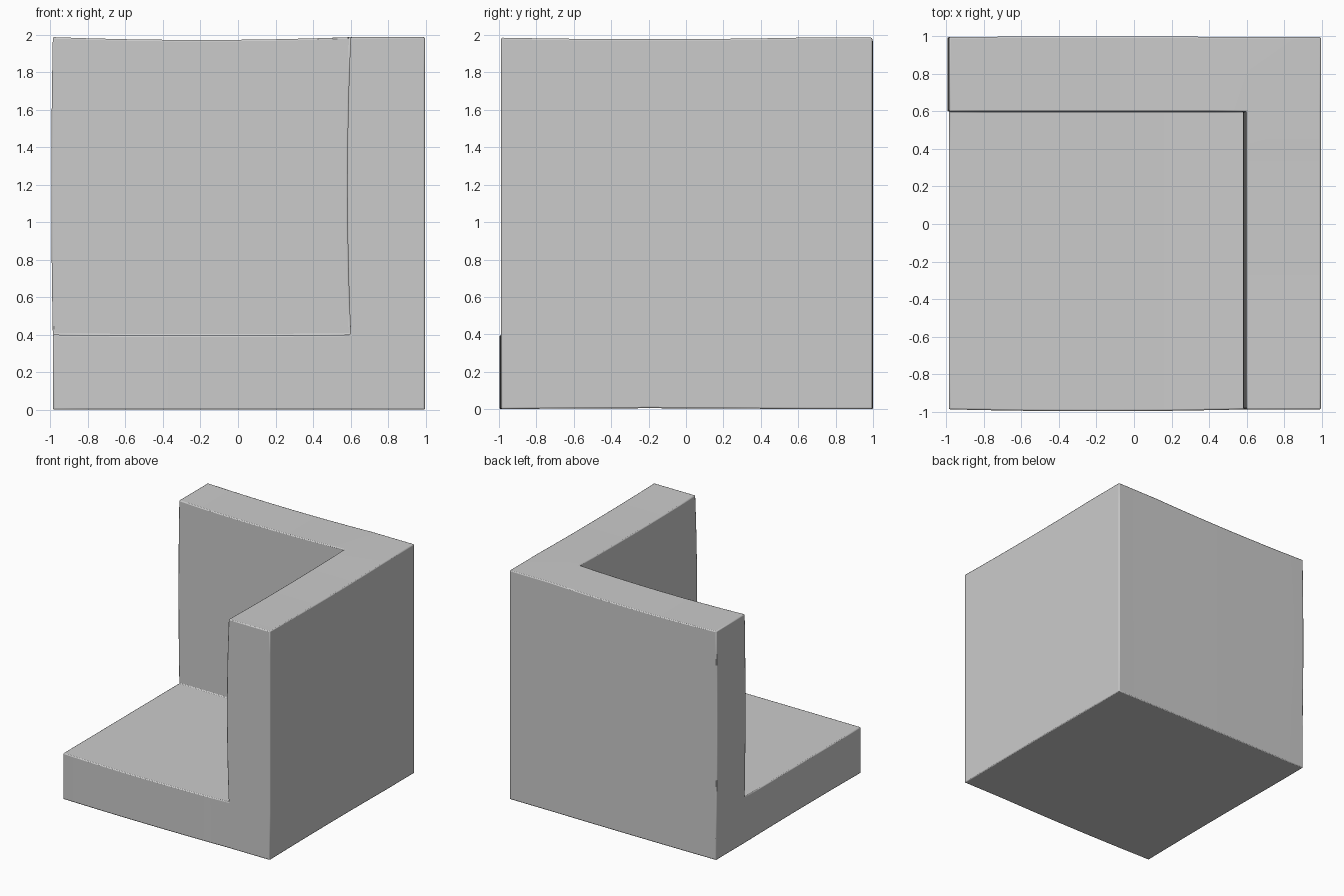
import bpy, bmesh

if "Cube" in bpy.data.objects:
    bpy.data.objects.remove(bpy.data.objects["Cube"])

N = 8  # segments along each long span
xs = [-0.987 + i * 1.587 / N for i in range(N + 1)] + [0.997]
ys = [-0.988 + i * 1.588 / N for i in range(N + 1)] + [0.996]
zs = [0.0] + [0.4 + i * 1.586 / N for i in range(N + 1)]


def solid(c):
    # right wall, back wall and floor of the open corner
    i, j, k = c
    return all(0 <= v <= N for v in c) and (i == N or j == N or k == 0)


def bow(n):
    # 0 at both ends of a long span, 1 in its middle
    return max(0.0, 1 - ((n - N / 2) / (N / 2)) ** 2) if 0 <= n <= N else 0.0


def point(g):
    # gently bowed grid position
    i, j, k = g
    x, y, z = xs[i], ys[j], zs[k]
    bx, by, bz = bow(i), bow(j), bow(k - 1)
    if i == 0:
        x -= 0.008 * bz
    if i == N and k >= 1:
        x -= 0.018 * bz
    if j == 0:
        y -= 0.01 * bx
    if j == N + 1:
        y += 0.004 * bx
    if k == N + 1:
        z -= 0.015 * bx + 0.008 * by
    if k == 1:
        z -= 0.005 * bx
    if k == 0:
        z += 0.005 * by
    return x, y, z


bm = bmesh.new()
verts = {}


def vert(g):
    if g not in verts:
        verts[g] = bm.verts.new(point(g))
    return verts[g]


# skin around the filled cells
for i in range(N + 1):
    for j in range(N + 1):
        for k in range(N + 1):
            cell = (i, j, k)
            if not solid(cell):
                continue
            for axis in range(3):
                for side in (0, 1):
                    near = list(cell)
                    near[axis] += 2 * side - 1
                    if solid(near):
                        continue
                    ring = []
                    for a, b in ((0, 0), (1, 0), (1, 1), (0, 1)):
                        g = list(cell)
                        g[axis] += side
                        g[(axis + 1) % 3] += a
                        g[(axis + 2) % 3] += b
                        ring.append(vert(tuple(g)))
                    bm.faces.new(ring if side else ring[::-1])

me = bpy.data.meshes.new("open_corner_block")
bm.to_mesh(me)
bm.free()
ob = bpy.data.objects.new("open_corner_block", me)
bpy.context.collection.objects.link(ob)

# finely softened edges
bev = ob.modifiers.new("soft_edges", 'BEVEL')
bev.width = 0.008
bev.segments = 2
bev.limit_method = 'ANGLE'
bev.angle_limit = 0.8

bpy.context.view_layer.objects.active = ob
ob.select_set(True)
bpy.ops.object.shade_smooth_by_angle(angle=0.6)
